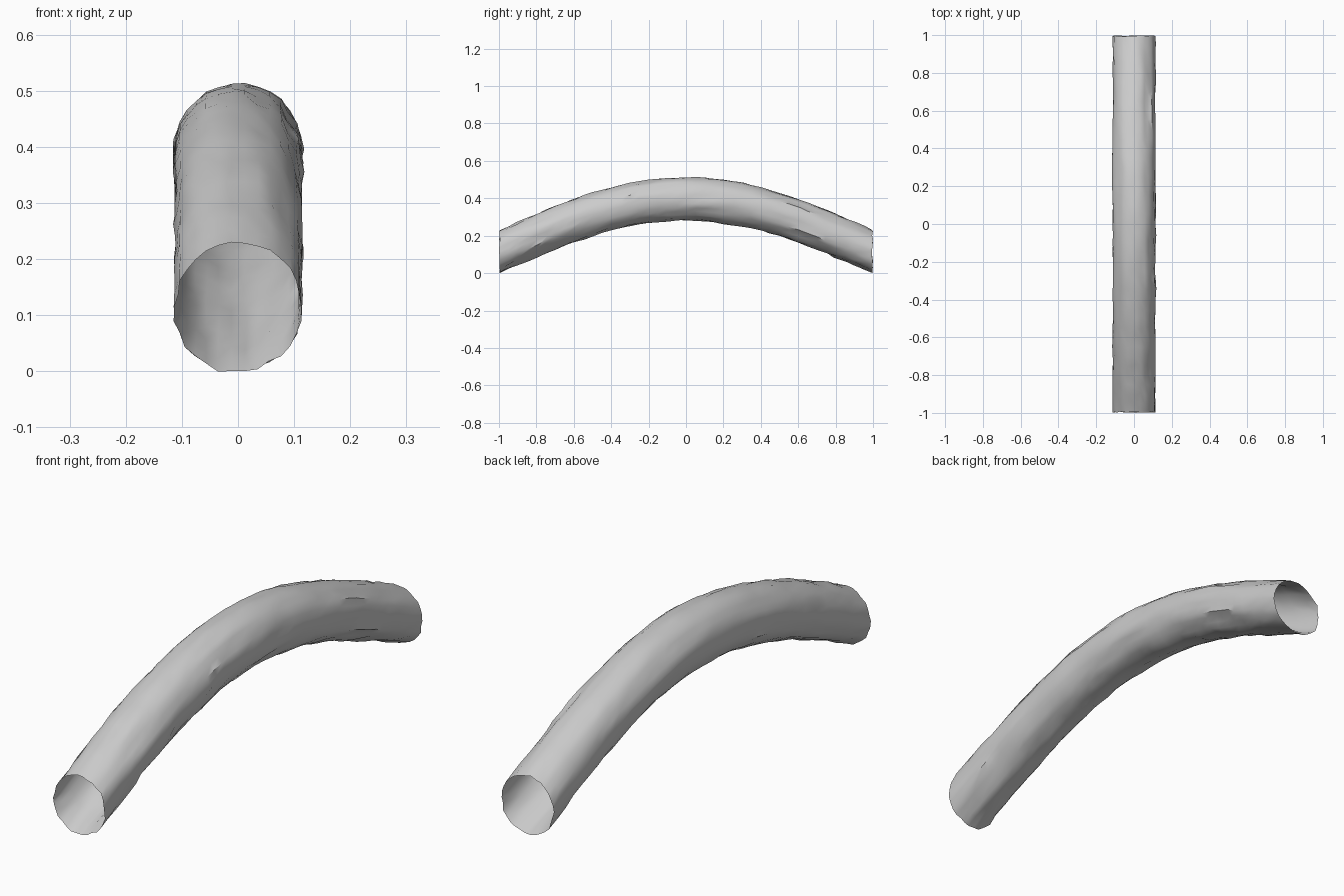
import bpy, bmesh, math, random
from mathutils import Vector, noise

if "Cube" in bpy.data.objects:
    bpy.data.objects.remove(bpy.data.objects["Cube"])

random.seed(4)
SIDES, RINGS = 30, 40
R = 0.113

mat = bpy.data.materials.new("bark grey")
mat.diffuse_color = (0.6, 0.6, 0.6, 1)
mat.use_nodes = True
mat.node_tree.nodes["Principled BSDF"].inputs["Base Color"].default_value = mat.diffuse_color


def arch(y):
    """Height of the log's centre line."""
    return 0.12 + 0.283 * math.cos(math.pi * y / 2)


def bark_radius(a, y):
    """Long ridges everywhere, rougher on the right and lower side."""
    rough = 0.5 + 0.5 * math.cos(a + 0.6)
    ridge = noise.noise(Vector((3 * math.cos(a), 3 * math.sin(a), 2.2 * y)))
    chip = noise.noise(Vector((6 * math.cos(a), 6 * math.sin(a), 7 * y + 9)))
    return R + 0.006 * ridge + (0.002 + 0.007 * rough) * chip


# hollow arched log: one open shell swept along the arch
bm = bmesh.new()
rings = []
for i in range(RINGS + 1):
    y = -1 + 2 * i / RINGS
    ring = []
    for j in range(SIDES):
        a = 2 * math.pi * j / SIDES
        r = bark_radius(a, y) + random.uniform(-0.0015, 0.0015)
        end = i in (0, RINGS)
        yy = y * (1 - random.uniform(0, 0.008)) if end else y + random.uniform(-0.01, 0.01)
        ring.append(bm.verts.new((r * math.cos(a), yy, arch(y) + r * 1.02 * math.sin(a))))
    rings.append(ring)
for lo, hi in zip(rings, rings[1:]):
    for j in range(SIDES):
        k = (j + 1) % SIDES
        bm.faces.new((lo[j], hi[j], hi[k], lo[k]))
bmesh.ops.recalc_face_normals(bm, faces=bm.faces)

# rest on the ground
low = min(v.co.z for v in bm.verts)
bmesh.ops.translate(bm, verts=bm.verts, vec=(0, 0, -low))

# normals point outwards
f = bm.faces[:][0]
c = f.calc_center_median()
if f.normal.dot(Vector((c.x, 0, c.z - arch(c.y)))) < 0:
    bmesh.ops.reverse_faces(bm, faces=bm.faces)

mesh = bpy.data.meshes.new("hollow_log")
bm.to_mesh(mesh)
bm.free()
mesh.materials.append(mat)
log = bpy.data.objects.new("hollow_log", mesh)
bpy.context.collection.objects.link(log)
bpy.context.view_layer.objects.active = log
log.select_set(True)
bpy.ops.object.shade_smooth_by_angle(angle=math.radians(40))
